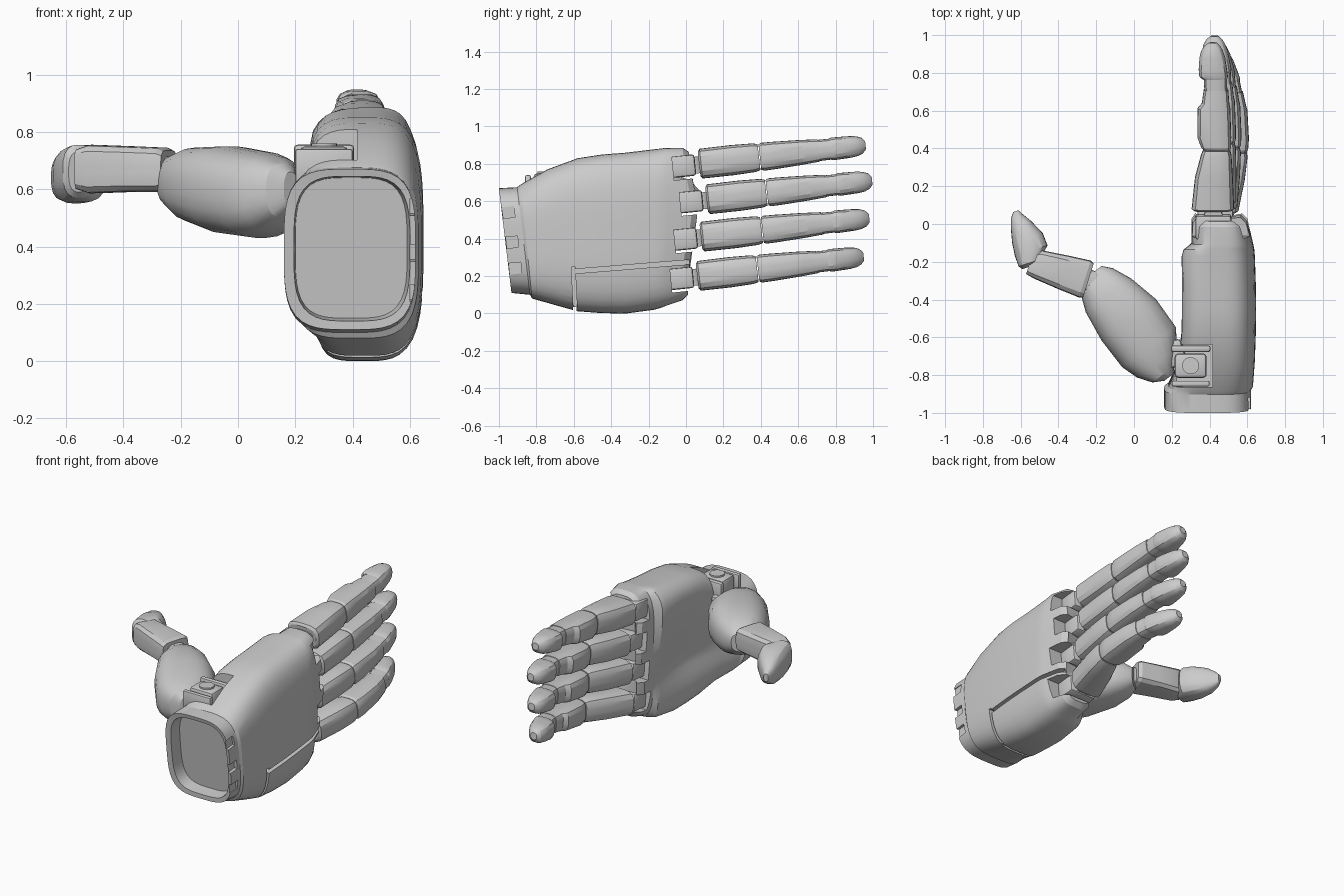
import bpy, bmesh, math
from mathutils import Vector, Matrix

if "Cube" in bpy.data.objects:
    bpy.data.objects.remove(bpy.data.objects["Cube"])

X, Z = Vector((1, 0, 0)), Vector((0, 0, 1))


def ring(o, u, v, ulo, uhi, vlo, vhi, n=20, p=3.2):
    """Rounded-box cross-section spanned by the directions u and v."""
    pts = []
    for i in range(n):
        a = 2 * math.pi * (i + 0.5) / n
        c, s = math.cos(a), math.sin(a)
        r = (abs(c) ** p + abs(s) ** p) ** (-1 / p)
        pts.append(o + u * ((ulo + uhi) / 2 + (uhi - ulo) / 2 * c * r)
                   + v * ((vlo + vhi) / 2 + (vhi - vlo) / 2 * s * r))
    return pts


def finish(name, bm):
    bmesh.ops.recalc_face_normals(bm, faces=bm.faces)
    me = bpy.data.meshes.new(name)
    bm.to_mesh(me)
    bm.free()
    ob = bpy.data.objects.new(name, me)
    bpy.context.collection.objects.link(ob)
    return ob


def smooth(ob, angle=24):
    bpy.ops.object.select_all(action='DESELECT')
    ob.select_set(True)
    bpy.context.view_layer.objects.active = ob
    bpy.ops.object.shade_smooth_by_angle(angle=math.radians(angle))


def loft(name, rings):
    bm = bmesh.new()
    rows = [[bm.verts.new(p) for p in r] for r in rings]
    for a, b in zip(rows, rows[1:]):
        for i in range(len(a)):
            j = (i + 1) % len(a)
            bm.faces.new((a[i], a[j], b[j], b[i]))
    bm.faces.new(rows[0])
    bm.faces.new(rows[-1])
    return finish(name, bm)


def box(name, centre, size, rot_x=0.0, bevel=0.0, rot_z=0.0):
    bm = bmesh.new()
    bmesh.ops.create_cube(bm, size=1)
    bmesh.ops.scale(bm, vec=size, verts=bm.verts)
    if bevel:
        bmesh.ops.bevel(bm, geom=bm.edges[:], offset=bevel, segments=2,
                        profile=0.5, affect='EDGES')
    bm.transform(Matrix.Translation(centre) @ Matrix.Rotation(rot_z, 4, 'Z')
                 @ Matrix.Rotation(rot_x, 4, 'X'))
    return finish(name, bm)


def pin(name, centre, radius, depth, rot=None):
    bm = bmesh.new()
    bmesh.ops.create_cone(bm, cap_ends=True, segments=20, radius1=radius,
                          radius2=radius, depth=depth)
    bm.transform(Matrix.Translation(centre) @ (rot or Matrix()))
    return finish(name, bm)


# name, base y, base z, tip y, tip z, base x, sideways bow
FINGERS = [("index", 0.07, 0.80, 0.96, 0.90, 0.42, 0.005),
           ("middle", 0.11, 0.61, 0.995, 0.71, 0.43, 0.02),
           ("ring", 0.08, 0.41, 0.98, 0.51, 0.435, 0.045),
           ("little", 0.06, 0.20, 0.95, 0.305, 0.44, 0.08)]

# Palm: hollow wrist socket first, then rim, then body
# y, x min, x max, z min, z max, tilt, palm hollow, bulge at the knuckles
PALM = [(-0.88, .20, .59, .15, .64, -.12, 0, 0),
        (-0.965, .195, .60, .14, .645, -.12, 0, 0),
        (-0.968, .16, .62, .11, .67, -.12, 0, 0),
        (-0.87, .16, .62, .10, .675, -.12, 0, 0),
        (-0.855, .18, .63, .08, .69, -.10, 0, 0),
        (-0.72, .215, .64, .045, .77, -.06, .03, 0),
        (-0.58, .22, .645, .012, .83, 0, .08, 0),
        (-0.45, .22, .647, .002, .85, 0, .11, 0),
        (-0.32, .22, .645, .0, .86, 0, .12, 0),
        (-0.17, .225, .64, .02, .878, 0, .10, 0),
        (-0.135, .24, .637, .03, .882, 0, .08, 0),
        (-0.11, .295, .63, .04, .885, 0, .02, .01),
        (-0.02, .305, .60, .07, .885, 0, 0, .05),
        (0.01, .325, .57, .10, .865, 0, 0, .05)]
rings = []
for y, x0, x1, z0, z1, tilt, dip, bulge in PALM:
    r = ring(Vector((0, y, 0)), X, Z, x0, x1, z0, z1, 60, 3.6)
    mid = (x0 + x1) / 2
    for p in r:
        p.y += tilt * (p.z - .4) + bulge * math.exp(-((p.z - .55) / .2) ** 2)
        if p.x < mid:
            # valley running between the index side and the little-finger pad
            side = min(1, (mid - p.x) / (mid - x0))
            slope = (.80 - p.z) / .50 if p.z > .30 else (p.z + .02) / .32
            p.x += dip * side * max(0, slope)
    rings.append(r)
palm = loft("palm", rings)

# Cutters: knuckle slots, thumb mount recess, pad seams, wrist notches
cuts = []
for name, y0, z0, y1, z1, x, bow in FINGERS:
    cuts.append(box("cut", (.47, y0 - .03, z0 - .015), (.6, .22, .125), .1))
cuts.append(box("cut", (.27, -.75, .77), (.29, .225, .25)))
cuts.append(box("cut", (.75, -.29, .25), (.4, .62, .024), .08))
cuts.append(box("cut", (.75, -.595, .09), (.4, .02, .32), .05))
cuts.append(box("cut", (.42, -.595, -.05), (.6, .02, .17)))
for z in (.24, .38, .54):
    cuts.append(box("cut", (.63, -.945 - .12 * (z - .4), z), (.06, .09, .06), .1))
for c in cuts:
    c.hide_render = True
    m = palm.modifiers.new("cut", 'BOOLEAN')
    m.operation, m.solver, m.object = 'DIFFERENCE', 'EXACT', c
    bpy.context.view_layer.objects.active = palm
    bpy.ops.object.modifier_apply(modifier=m.name)
for c in cuts:
    bpy.data.objects.remove(c)
smooth(palm)

# Finger segments: position along finger, palm side, back side, half height
SEGMENTS = {
    "proximal": [(0, -.10, .095, .065), (.012, -.115, .11, .08), (.2, -.10, .10, .081),
                 (.33, -.07, .092, .077), (.36, -.06, .085, .07)],
    "middle": [(.365, -.055, .085, .068), (.38, -.07, .09, .075), (.44, -.09, .09, .074),
               (.61, -.088, .085, .067), (.64, -.065, .08, .065), (.72, -.055, .075, .06)],
    "joint": [(.70, -.05, .07, .057), (.80, -.055, .07, .056)],
    "tip": [(.785, -.062, .07, .056), (.80, -.077, .074, .061), (.84, -.08, .07, .06),
            (.91, -.075, .062, .058), (.95, -.065, .05, .053), (.98, -.048, .036, .042),
            (1, -.025, .018, .022)],
}
for name, y0, z0, y1, z1, x, bow in FINGERS:
    base, tip = Vector((x, y0, z0)), Vector((x, y1, z1))
    up = X.cross(tip - base).normalized()
    for part, prof in SEGMENTS.items():
        rs = [ring(base.lerp(tip, s) + X * bow * math.sin(math.pi * s), X, up,
                   a, b, -h, h, 20, 3.6 if s < .9 else 2.6) for s, a, b, h in prof]
        smooth(loft(f"{name}_{part}", rs))
    # knuckle link with its hinge
    smooth(box(f"{name}_knuckle", (x, y0 - .085, z0 - .012), (.19, .13, .115), .1, .015))
    smooth(pin(f"{name}_hinge", (x, y0 - .03, z0 - .008), .05, .09,
               Matrix.Rotation(.1, 4, 'X')))
    smooth(box(f"{name}_peg", (x, y0, z0 - .003), (.08, .10, .06), .1, .01))


# Thumb: parts as rings along a direction in plan
def thumb_part(name, start, end, prof, p):
    o = Vector((*start, 0))
    d = (Vector((*end, 0)) - o).normalized()
    n = Vector((d.y, -d.x, 0))
    smooth(loft(name, [ring(o + d * t, n, Z, a, b, lo, hi, 24, p)
                       for t, a, b, lo, hi in prof]))


thumb_part("thumb_base", (.16, -.78), (-.2, -.3),
           [(-.04, -.03, .03, .54, .66), (-.01, -.085, .06, .50, .69),
            (.06, -.135, .13, .455, .715), (.15, -.165, .19, .43, .73),
            (.33, -.168, .195, .445, .75), (.50, -.145, .155, .485, .745),
            (.60, -.105, .11, .53, .72), (.645, -.05, .07, .57, .69)], 2.6)
thumb_part("thumb_link", (-.15, -.33), (-.45, -.235),
           [(0, -.06, .06, .59, .71), (.2, -.06, .06, .60, .72)], 4)
thumb_part("thumb_middle", (-.24, -.295), (-.545, -.2),
           [(0, -.10, .09, .60, .735), (.02, -.105, .10, .59, .745),
            (.14, -.095, .09, .59, .75), (.28, -.08, .075, .585, .755),
            (.325, -.07, .05, .60, .74)], 5)
thumb_part("thumb_tip", (-.535, -.2), (-.62, .07),
           [(-.02, -.065, .01, .59, .73), (.0, -.08, .04, .57, .755),
            (.06, -.082, .10, .555, .755), (.13, -.075, .095, .55, .745),
            (.21, -.057, .055, .56, .72), (.255, -.042, .025, .585, .69),
            (.283, -.02, .008, .61, .66)], 2.8)

# Thumb mount sitting in its recess
smooth(box("thumb_mount", (.30, -.75, .675), (.17, .13, .15), 0, .02))
smooth(box("thumb_mount_rail", (.30, -.845, .68), (.20, .03, .12), 0, .008))
smooth(box("thumb_mount_cap", (.30, -.66, .69), (.21, .035, .13), 0, .012))
smooth(box("thumb_arm", (.17, -.70, .61), (.20, .14, .13), 0, .02, .3))
smooth(pin("thumb_pivot", (.30, -.75, .69), .045, .14))
